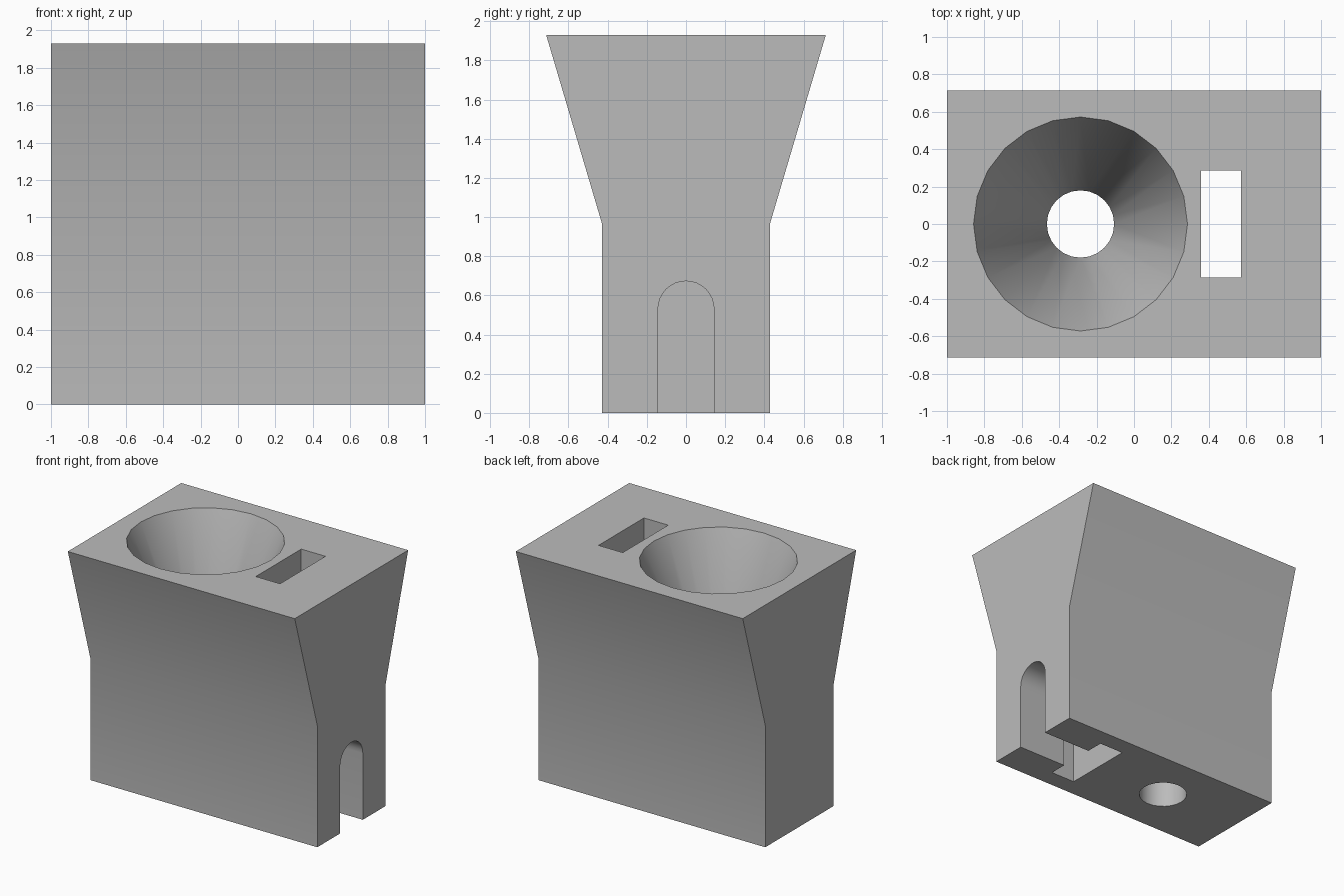
import bpy, bmesh
from math import pi, sin, cos, radians

default = bpy.data.objects.get("Cube")
if default:
    bpy.data.objects.remove(default, do_unlink=True)

GREY = (0.5, 0.5, 0.5, 1)
mat = bpy.data.materials.new("plain grey")
mat.use_nodes = True
mat.diffuse_color = GREY
mat.node_tree.nodes["Principled BSDF"].inputs["Base Color"].default_value = GREY

TOP, NECK = 1.93, 0.97


def finish(bm, name):
    bmesh.ops.recalc_face_normals(bm, faces=bm.faces)
    mesh = bpy.data.meshes.new(name)
    bm.to_mesh(mesh)
    bm.free()
    obj = bpy.data.objects.new(name, mesh)
    bpy.context.collection.objects.link(obj)
    mesh.materials.append(mat)
    return obj


def extrude_x(name, profile, x0, x1):
    """Prism along x from a (y, z) outline."""
    bm = bmesh.new()
    face = bm.faces.new([bm.verts.new((x0, y, z)) for y, z in profile])
    out = bmesh.ops.extrude_face_region(bm, geom=[face])
    verts = [v for v in out["geom"] if isinstance(v, bmesh.types.BMVert)]
    bmesh.ops.translate(bm, verts=verts, vec=(x1 - x0, 0, 0))
    return finish(bm, name)


def lathe(name, profile, cx, sides):
    """Closed solid of revolution about a vertical axis from (r, z) pairs."""
    bm = bmesh.new()
    rings = [[bm.verts.new((cx + r * cos(2 * pi * i / sides),
                            r * sin(2 * pi * i / sides), z))
              for i in range(sides)] for r, z in profile]
    for a, b in zip(rings, rings[1:]):
        for i in range(sides):
            j = (i + 1) % sides
            bm.faces.new((a[i], a[j], b[j], b[i]))
    bm.faces.new(rings[0])
    bm.faces.new(rings[-1])
    return finish(bm, name)


# Flared body
half = [(0.43, 0), (0.43, NECK), (0.714, TOP)]
body = extrude_x("flared_body", half + [(-y, z) for y, z in reversed(half)], -1, 1)

# Funnel with a straight outlet
r_top, r_out = 0.572, 0.18
over = 0.1
r_over = r_top + (r_top - r_out) * over / (TOP - NECK)
funnel = lathe("funnel_cutter",
               [(r_out, -over), (r_out, NECK), (r_over, TOP + over)], -0.286, 24)

# Rectangular vertical shaft
shaft = extrude_x("shaft_cutter",
                  [(-0.286, -over), (0.286, -over), (0.286, TOP + over), (-0.286, TOP + over)],
                  0.357, 0.571)

# Arched channel from the side into the shaft
r, spring = 0.143, 0.53
arch = [(r * cos(pi * i / 16), spring + r * sin(pi * i / 16)) for i in range(17)]
channel = extrude_x("channel_cutter", [(r, -over)] + arch + [(-r, -over)], 0.5, 1.1)

for cutter in (funnel, shaft, channel):
    mod = body.modifiers.new(cutter.name, 'BOOLEAN')
    mod.operation = 'DIFFERENCE'
    mod.solver = 'EXACT'
    mod.object = cutter

# Bake the cuts, then drop the cutters
bpy.context.view_layer.update()
baked = bpy.data.meshes.new_from_object(
    body.evaluated_get(bpy.context.evaluated_depsgraph_get()))
body.modifiers.clear()
body.data = baked
for cutter in (funnel, shaft, channel):
    bpy.data.objects.remove(cutter, do_unlink=True)

bpy.ops.object.select_all(action='DESELECT')
body.select_set(True)
bpy.context.view_layer.objects.active = body
bpy.ops.object.shade_smooth_by_angle(angle=radians(30))
